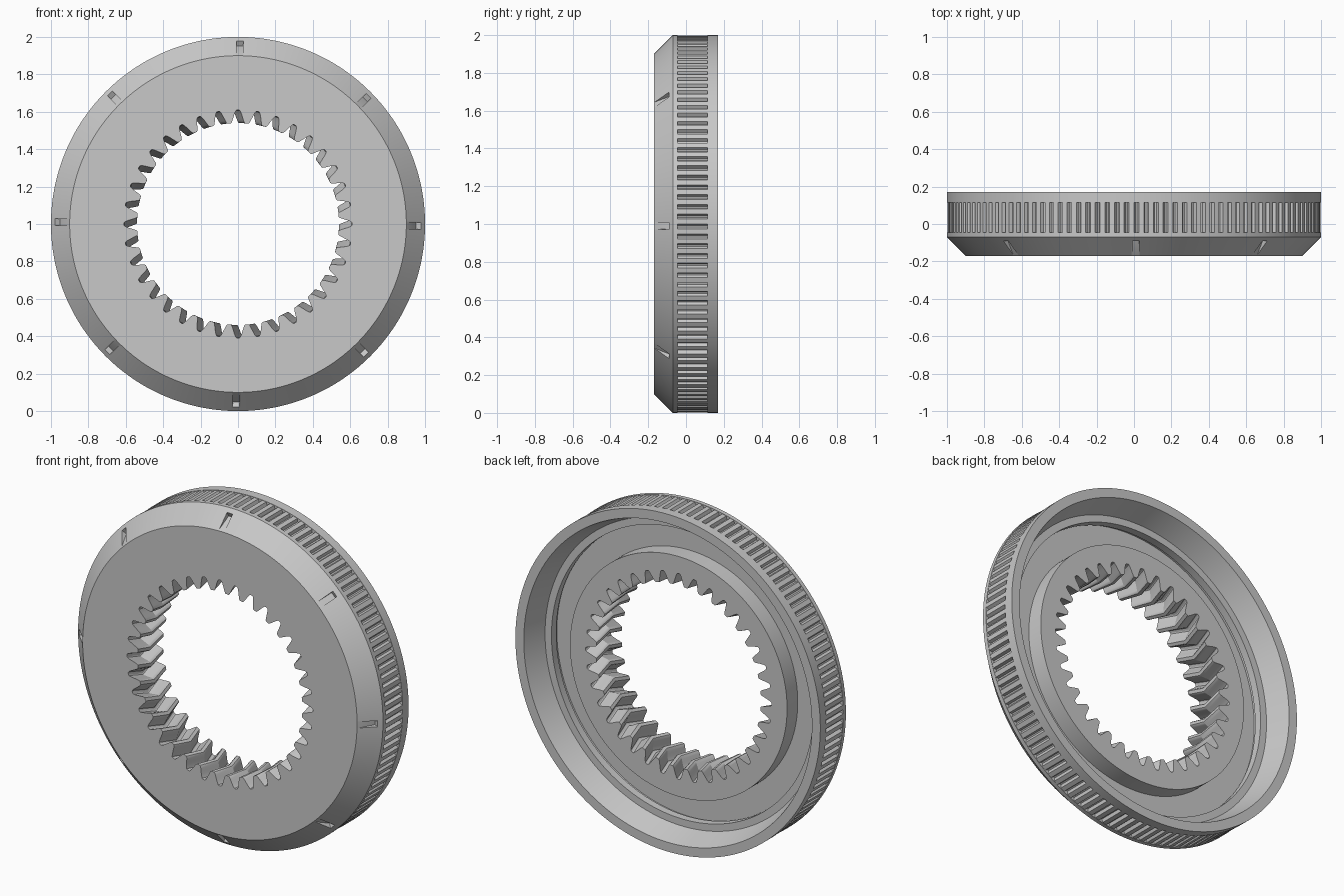
import bpy, bmesh, math
from mathutils import Matrix

cube = bpy.data.objects.get("Cube")
if cube:
    bpy.data.objects.remove(cube, do_unlink=True)

SEGMENTS = 720
TEETH = 36
KNURLS = 120
ROOT, TIP = 0.61, 0.54
TWIST = math.radians(3.5)


def tooth_radius(i):
    """Gap centre at phase 0, tooth tip at phase 0.5."""
    phase = (i * TEETH / SEGMENTS) % 1
    d = min(phase, 1 - phase)
    t = max(0, min(1, (d - 0.08) / 0.3))
    t = 0.5 * t + 0.5 * t * t * (3 - 2 * t)
    return ROOT + (TIP - ROOT) * t


def knurl_radius(i):
    return 0.998 if i % (SEGMENTS // KNURLS) < 4 else 0.98


def ring(bm, radius, y, turn=0):
    verts = []
    for i in range(SEGMENTS):
        r = radius(i) if callable(radius) else radius
        a = 2 * math.pi * i / SEGMENTS + turn
        verts.append(bm.verts.new((r * math.cos(a), y, 1 + r * math.sin(a))))
    return verts


# Ring gear: a closed loop of rings from the front teeth, over the outside, back to the teeth
LOOP = [
    (tooth_radius, -0.17, 0),
    (0.90, -0.17, 0), (1.0, -0.07, 0), (1.0, -0.045, 0),      # front face and chamfer
    (knurl_radius, -0.045, 0), (knurl_radius, 0.115, 0),      # knurled grip
    (1.0, 0.115, 0), (1.0, 0.17, 0), (0.945, 0.17, 0),        # back rim
    (0.90, 0.035, 0), (0.858, 0.035, 0),                      # tapered wall and ledge
    (0.858, -0.01, 0), (0.868, -0.01, 0), (0.868, -0.03, 0),  # snap groove at the floor
    (0.712, -0.03, 0), (0.712, 0.07, 0),                      # floor and hub
    (tooth_radius, 0.07, 0),
    (tooth_radius, -0.05, TWIST),                             # herringbone middle
]
bm = bmesh.new()
rings = [ring(bm, *spec) for spec in LOOP]
for a, b in zip(rings, rings[1:] + rings[:1]):
    for i in range(SEGMENTS):
        j = (i + 1) % SEGMENTS
        bm.faces.new((a[i], a[j], b[j], b[i]))
bmesh.ops.remove_doubles(bm, verts=bm.verts, dist=0.0001)
bmesh.ops.recalc_face_normals(bm, faces=bm.faces)


def make_object(name, bm):
    mesh = bpy.data.meshes.new(name)
    bm.to_mesh(mesh)
    bm.free()
    obj = bpy.data.objects.new(name, mesh)
    bpy.context.collection.objects.link(obj)
    return obj


gear = make_object("ring_gear", bm)

grey = bpy.data.materials.new("plain_grey")
grey.use_nodes = True
colour = (0.58, 0.58, 0.58, 1)
grey.diffuse_color = colour
grey.node_tree.nodes["Principled BSDF"].inputs["Base Color"].default_value = colour
gear.data.materials.append(grey)

# Eight index notches in the front chamfer, each getting deeper towards the outside
bm = bmesh.new()
for k in range(8):
    angle = math.radians(45 * k - 0.6)
    place = (Matrix.Translation((0, 0, 1)) @ Matrix.Rotation(-angle, 4, 'Y')
             @ Matrix.Translation((0.905, -0.165, 0))
             @ Matrix.Rotation(math.radians(62), 4, 'Z')
             @ Matrix.Translation((0.05, -0.03, 0))
             @ Matrix.Diagonal((0.1, 0.06, 0.036, 1)))
    bmesh.ops.create_cube(bm, size=1, matrix=place)
cutter = make_object("notch_cutter", bm)
cutter.data.materials.append(grey)
cutter.hide_render = True

cut = gear.modifiers.new("notches", 'BOOLEAN')
cut.operation = 'DIFFERENCE'
cut.solver = 'EXACT'
cut.object = cutter
bpy.ops.object.select_all(action='DESELECT')
gear.select_set(True)
bpy.context.view_layer.objects.active = gear
bpy.ops.object.modifier_apply(modifier=cut.name)
bpy.data.objects.remove(cutter, do_unlink=True)
bpy.ops.object.shade_smooth_by_angle(angle=math.radians(28))
